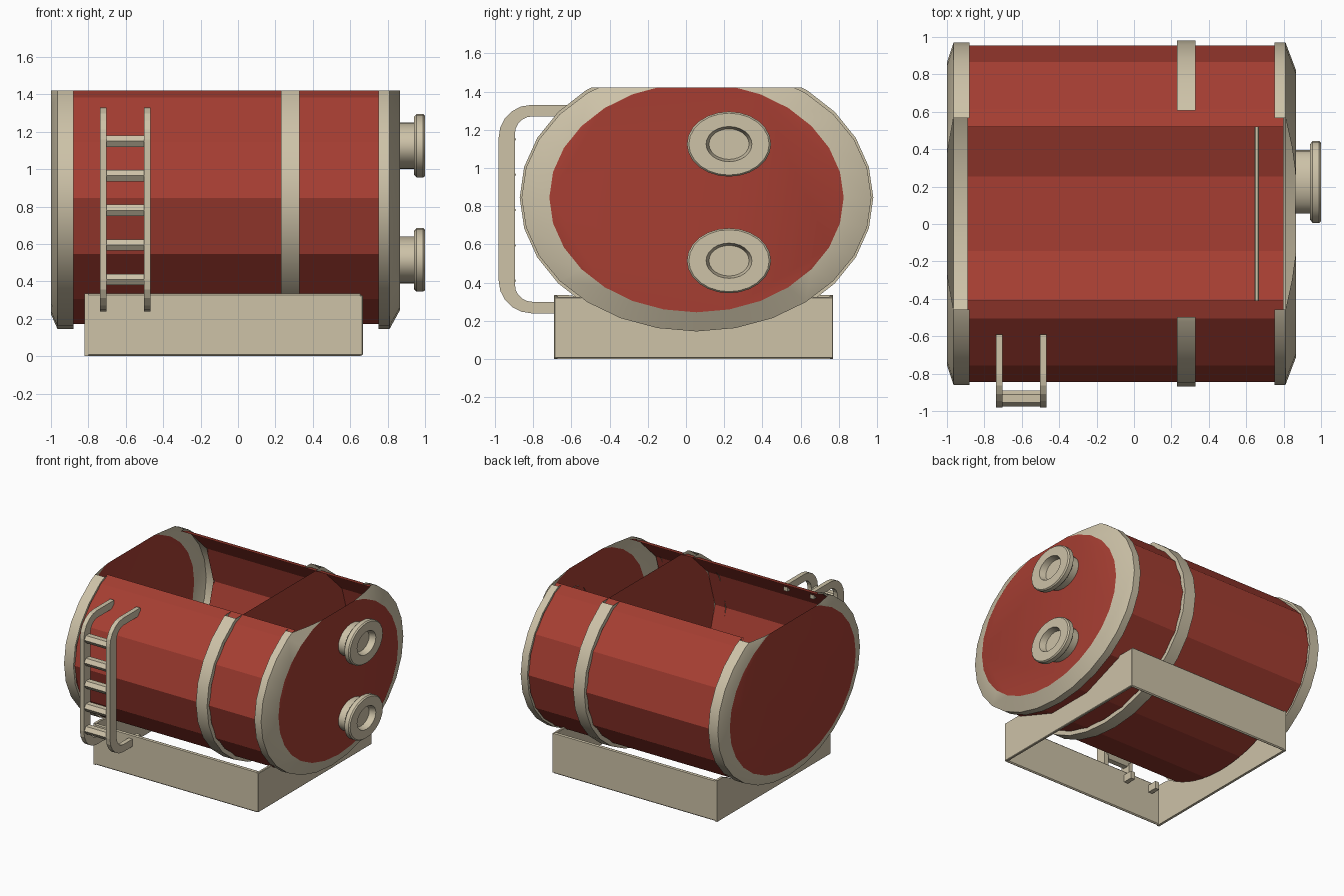
import bpy, bmesh, math

if "Cube" in bpy.data.objects:
    bpy.data.objects.remove(bpy.data.objects["Cube"])

CUT_Z = 1.42           # height at which the tank is sliced open
CY, CZ = 0.055, 0.845  # tank axis


def material(name, rgb):
    m = bpy.data.materials.new(name)
    m.diffuse_color = (*rgb, 1)
    m.use_nodes = True
    m.node_tree.nodes["Principled BSDF"].inputs["Base Color"].default_value = m.diffuse_color
    return m


RED = material("brick red", (0.38, 0.048, 0.032))
CREAM = material("cream", (0.61, 0.54, 0.39))


def finish(bm, name, mats, smooth=None):
    bmesh.ops.recalc_face_normals(bm, faces=bm.faces)
    me = bpy.data.meshes.new(name)
    bm.to_mesh(me)
    bm.free()
    for m in mats:
        me.materials.append(m)
    ob = bpy.data.objects.new(name, me)
    bpy.context.collection.objects.link(ob)
    if smooth:
        bpy.ops.object.select_all(action='DESELECT')
        ob.select_set(True)
        bpy.context.view_layer.objects.active = ob
        bpy.ops.object.shade_smooth_by_angle(angle=math.radians(smooth))
    return ob


def lathe(name, profile, segs, mats, centre=(CY, CZ), cap=None, cut=True, smooth=None):
    """Elliptical rings along x; profile rows are (x, y radius, z radius)."""
    bm = bmesh.new()
    rings = []
    for x, ry, rz in profile:
        rings.append([bm.verts.new((x, centre[0] + ry * math.cos(2 * math.pi * i / segs),
                                    centre[1] + rz * math.sin(2 * math.pi * i / segs)))
                      for i in range(segs)])
    for r0, r1 in zip(rings, rings[1:]):
        for i in range(segs):
            j = (i + 1) % segs
            bm.faces.new((r0[i], r0[j], r1[j], r1[i]))
    if cap is not None:
        bm.faces.new(rings[-1]).material_index = cap
    if cut:
        bmesh.ops.bisect_plane(bm, geom=bm.verts[:] + bm.edges[:] + bm.faces[:],
                               plane_co=(0, 0, CUT_Z), plane_no=(0, 0, 1), clear_outer=True)
    return finish(bm, name, mats, smooth)


def prism(name, pts, to_a, to_b, mat, bevel=0):
    """Polygon swept between two mappings of its 2D points."""
    bm = bmesh.new()
    a = [bm.verts.new(to_a(*p)) for p in pts]
    b = [bm.verts.new(to_b(*p)) for p in pts]
    n = len(pts)
    bm.faces.new(a)
    bm.faces.new(b[::-1])
    for i in range(n):
        j = (i + 1) % n
        bm.faces.new((a[i], b[i], b[j], a[j]))
    ob = finish(bm, name, [mat])
    if bevel:
        mod = ob.modifiers.new("bevel", 'BEVEL')
        mod.width, mod.segments = bevel, 1
    return ob


def yz_prism(name, pts, x0, x1, mat, bevel=0):
    return prism(name, pts, lambda y, z: (x0, y, z), lambda y, z: (x1, y, z), mat, bevel)


def xz_prism(name, pts, y0, y1, mat, bevel=0):
    return prism(name, pts, lambda x, z: (x, y0, z), lambda x, z: (x, y1, z), mat, bevel)


# Tank shell, open at the top, with an inner dividing plate
A, B = 0.90, 0.69
lathe("tank_shell", [(-0.89, A, B), (0.80, A, B)], 14, [RED])
lathe("tank_divider", [(0.33, A, B), (0.331, A, B)], 14, [RED], cap=0)

# End rims with red end discs
lathe("left_end", [(-0.88, 0.895, 0.685), (-0.88, 0.915, 0.70), (-0.965, 0.915, 0.70),
                   (-1.0, 0.81, 0.62)], 28, [CREAM, RED], cap=1, smooth=25)
lathe("right_end", [(0.75, 0.895, 0.685), (0.75, 0.915, 0.70), (0.81, 0.915, 0.70),
                    (0.865, 0.77, 0.60)], 28, [CREAM, RED], cap=1, smooth=25)

# Strap around the tank
lathe("tank_strap", [(0.23, 0.89, 0.685), (0.23, 0.925, 0.72), (0.33, 0.925, 0.72),
                     (0.33, 0.89, 0.685)], 28, [CREAM], smooth=25)

# Two pipe flanges on the right end
for label, z in (("upper", 1.125), ("lower", 0.515)):
    lathe(label + "_pipe_flange",
          [(0.86, 0.17, 0.125), (0.94, 0.17, 0.125), (0.94, 0.20, 0.155), (0.955, 0.22, 0.17),
           (0.99, 0.22, 0.17), (1.0, 0.21, 0.162), (1.0, 0.12, 0.092), (0.95, 0.105, 0.08)],
          24, [CREAM], centre=(0.225, z), cap=0, cut=False, smooth=30)

# Base frame: four thin walls, the left one hollowed to follow the tank
wall = [(-0.82, 0), (0.66, 0), (0.66, 0.335), (-0.82, 0.335)]
xz_prism("base_front_wall", wall, -0.69, -0.67, CREAM, 0.008)
xz_prism("base_back_wall", wall, 0.75, 0.77, CREAM, 0.008)
yz_prism("base_right_wall", [(-0.69, 0.005), (0.77, 0.005), (0.77, 0.325), (-0.69, 0.325)],
         0.645, 0.667, CREAM, 0.004)
top = []
for i in range(21):
    y = 0.77 - 1.46 * i / 20
    z = CZ - B * math.sqrt(max(0, 1 - ((y - CY) / A) ** 2)) - 0.005
    top.append((y, min(0.335, z)))
yz_prism("base_left_wall", [(-0.69, 0.0), (0.77, 0.0)] + top, -0.82, -0.80, CREAM)


# Ladder: two bent rails and five rungs
def rail_side(y, z_low, z_high, r):
    pts = [(-0.59, z_high)]
    for i in range(6):
        t = math.radians(18 * i)
        pts.append((y + r - r * math.sin(t), z_high - r + r * math.cos(t)))
    pts = pts[:1] + sorted(pts[1:], key=lambda p: -p[1])
    mid = z_low + z_high
    return pts + [(py, mid - pz) for py, pz in reversed(pts)]


outline = rail_side(-0.98, 0.24, 1.33, 0.17) + rail_side(-0.895, 0.30, 1.27, 0.09)[::-1]
for label, x in (("left", -0.72), ("right", -0.485)):
    yz_prism(label + "_ladder_rail", outline, x - 0.018, x + 0.018, CREAM)
for k in range(5):
    z = 0.41 + 0.185 * k
    hexa = [(-0.932 + 0.043 * math.cos(math.radians(60 * i)),
             z + 0.035 * math.sin(math.radians(60 * i))) for i in range(6)]
    yz_prism(f"ladder_rung_{k + 1}", hexa, -0.715, -0.49, CREAM)
